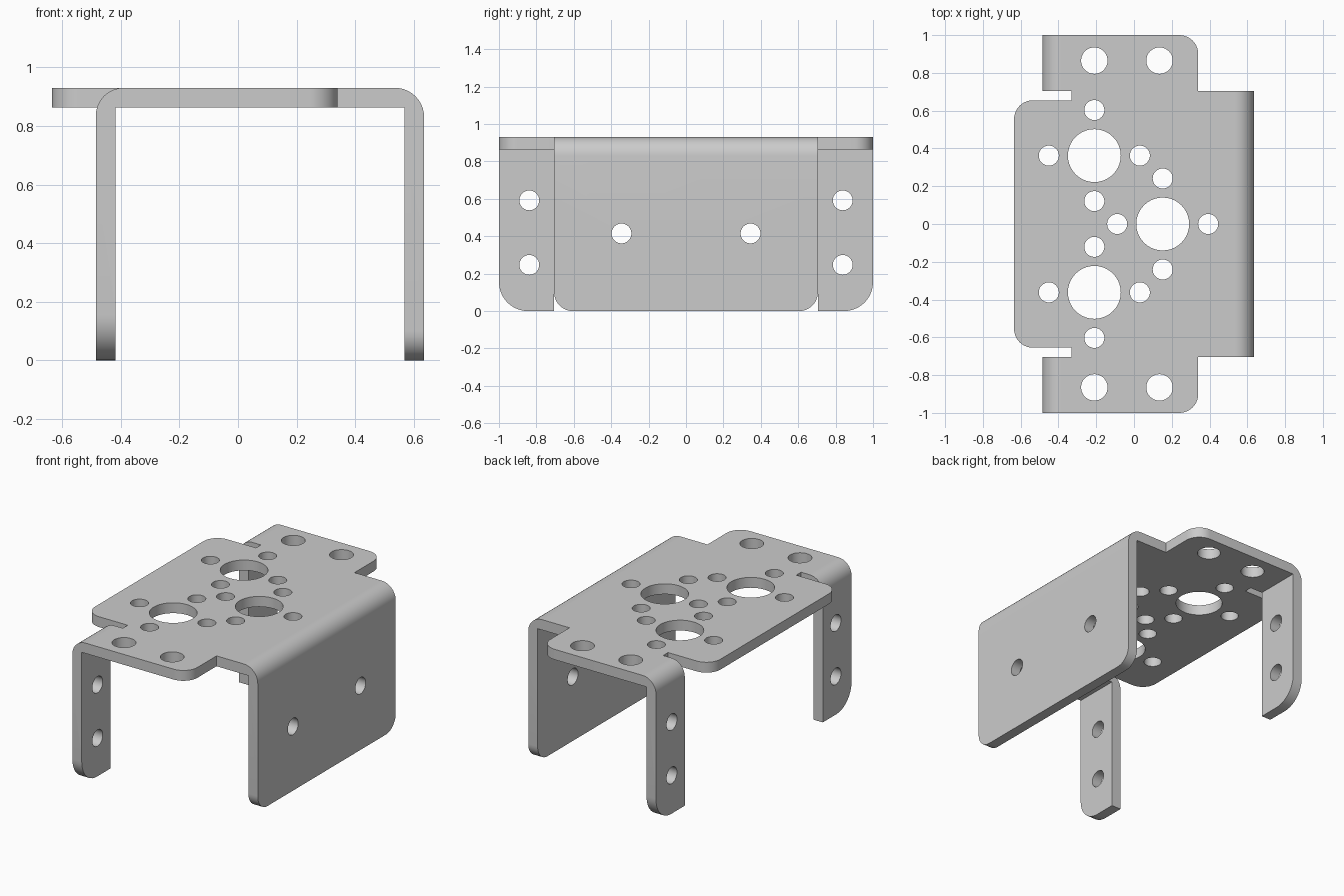
import bpy, bmesh
from math import cos, sin, pi, radians
from mathutils import Vector

cube = bpy.data.objects.get("Cube")
if cube:
    bpy.data.objects.remove(cube)

TOP, THICK = 0.93, 0.067
UNDER = TOP - THICK
SMALL = 0.053
PLANES = {"XY": lambda u, v, w: (u, v, w),
          "XZ": lambda u, v, w: (u, w, v),
          "YZ": lambda u, v, w: (w, u, v)}


def rounded(corners, steps=10):
    """Outline from (u, v) or (u, v, radius) right-angle corners."""
    out = []
    for i, c in enumerate(corners):
        p = Vector(c[:2])
        if len(c) == 2:
            out.append(p)
            continue
        a = (Vector(corners[i - 1][:2]) - p).normalized()
        b = (Vector(corners[(i + 1) % len(corners)][:2]) - p).normalized()
        for k in range(steps + 1):
            t = pi / 2 * k / steps
            out.append(p + c[2] * (a + b - b * cos(t) - a * sin(t)))
    return out


def circle(u, v, r, n=40):
    return [Vector((u + r * cos(2 * pi * k / n), v + r * sin(2 * pi * k / n)))
            for k in range(n)]


def baked(obj):
    deps = bpy.context.evaluated_depsgraph_get()
    return bpy.data.meshes.new_from_object(obj.evaluated_get(deps))


def prism(name, plane, outline, holes, centre, depth):
    """Solid sheet with round holes, extruded across the given plane."""
    curve = bpy.data.curves.new(name, "CURVE")
    curve.dimensions, curve.fill_mode, curve.extrude = "2D", "BOTH", depth / 2
    for loop in [rounded(outline)] + [circle(*h) for h in holes]:
        spline = curve.splines.new("POLY")
        spline.points.add(len(loop) - 1)
        for pt, p in zip(spline.points, loop):
            pt.co = (p.x, p.y, 0, 1)
        spline.use_cyclic_u = True
    helper = bpy.data.objects.new(name + "_outline", curve)
    bpy.context.collection.objects.link(helper)
    mesh = baked(helper)
    bpy.data.objects.remove(helper)
    bm = bmesh.new()
    bm.from_mesh(mesh)
    bmesh.ops.remove_doubles(bm, verts=bm.verts, dist=1e-5)
    for v in bm.verts:
        v.co = PLANES[plane](v.co.x, v.co.y, v.co.z + centre)
    bmesh.ops.recalc_face_normals(bm, faces=bm.faces)
    bm.to_mesh(mesh)
    bm.free()
    obj = bpy.data.objects.new(name, mesh)
    bpy.context.collection.objects.link(obj)
    return obj


def combine(obj, other, operation):
    mod = obj.modifiers.new("combine", "BOOLEAN")
    mod.operation, mod.solver, mod.object = operation, "EXACT", other
    mesh = baked(obj)
    obj.modifiers.clear()
    obj.data = mesh
    bpy.data.objects.remove(other)


def bent_arm(name, inner, outer, radius, y, width, outline, holes):
    """Folded arm: bend profile trimmed by its side outline and holes."""
    wall = outer - THICK if outer > 0 else outer + THICK
    profile = [(inner, TOP), (outer, TOP, radius), (outer, 0), (wall, 0),
               (wall, UNDER), (inner, UNDER)]
    arm = prism(name, "XZ", profile, [], y, width)
    trim = prism(name + "_trim", "YZ", outline, holes, outer, 0.6)
    combine(arm, trim, "INTERSECT")
    return arm


# Top plate: outline is mirrored across y = 0
half = [(0.53, 0.705), (0.34, 0.705), (0.34, 1, 0.1), (-0.385, 1),
        (-0.385, 0.705), (-0.33, 0.705), (-0.33, 0.655), (-0.635, 0.655, 0.1)]
outline = half + [(c[0], -c[1], *c[2:]) for c in reversed(half)]
holes = []
for u, v in [(-0.21, 0.362), (-0.21, -0.362), (0.152, 0)]:
    holes.append((u, v, 0.14))
    holes += [(u + du, v + dv, SMALL)
              for du, dv in [(0.241, 0), (-0.241, 0), (0, 0.241), (0, -0.241)]]
holes += [(u, v, 0.07) for u in (-0.21, 0.135) for v in (-0.865, 0.865)]
bracket = prism("bent_bracket", "XY", outline, holes, TOP - THICK / 2, THICK)

# Wide flange on the left side
flange = bent_arm("wide_flange", 0.5, 0.635, 0.1, 0, 1.6,
                  [(-0.705, -0.0, 0.1), (0.705, -0.0, 0.1), (0.705, 1.1), (-0.705, 1.1)],
                  [(y, 0.415, SMALL) for y in (-0.345, 0.345)])
combine(bracket, flange, "UNION")

# Narrow legs on the right side, front and back
for s, name in ((-1, "front_leg"), (1, "back_leg")):
    leg = bent_arm(name, -0.36, -0.485, 0.095, s * 0.85, 0.6,
                   [(s * 0.705, 0), (s, 0, 0.155), (s, 1.1), (s * 0.705, 1.1)],
                   [(s * 0.838, z, SMALL) for z in (0.247, 0.592)])
    combine(bracket, leg, "UNION")

# Plain grey metal
grey = bpy.data.materials.new("grey_metal")
grey.use_nodes = True
colour = (0.6, 0.6, 0.6, 1)
grey.diffuse_color = colour
grey.node_tree.nodes["Principled BSDF"].inputs["Base Color"].default_value = colour
bracket.data.materials.clear()
bracket.data.materials.append(grey)
for face in bracket.data.polygons:
    face.material_index = 0

bpy.ops.object.select_all(action="DESELECT")
bracket.select_set(True)
bpy.context.view_layer.objects.active = bracket
bpy.ops.object.shade_smooth_by_angle(angle=radians(30))
